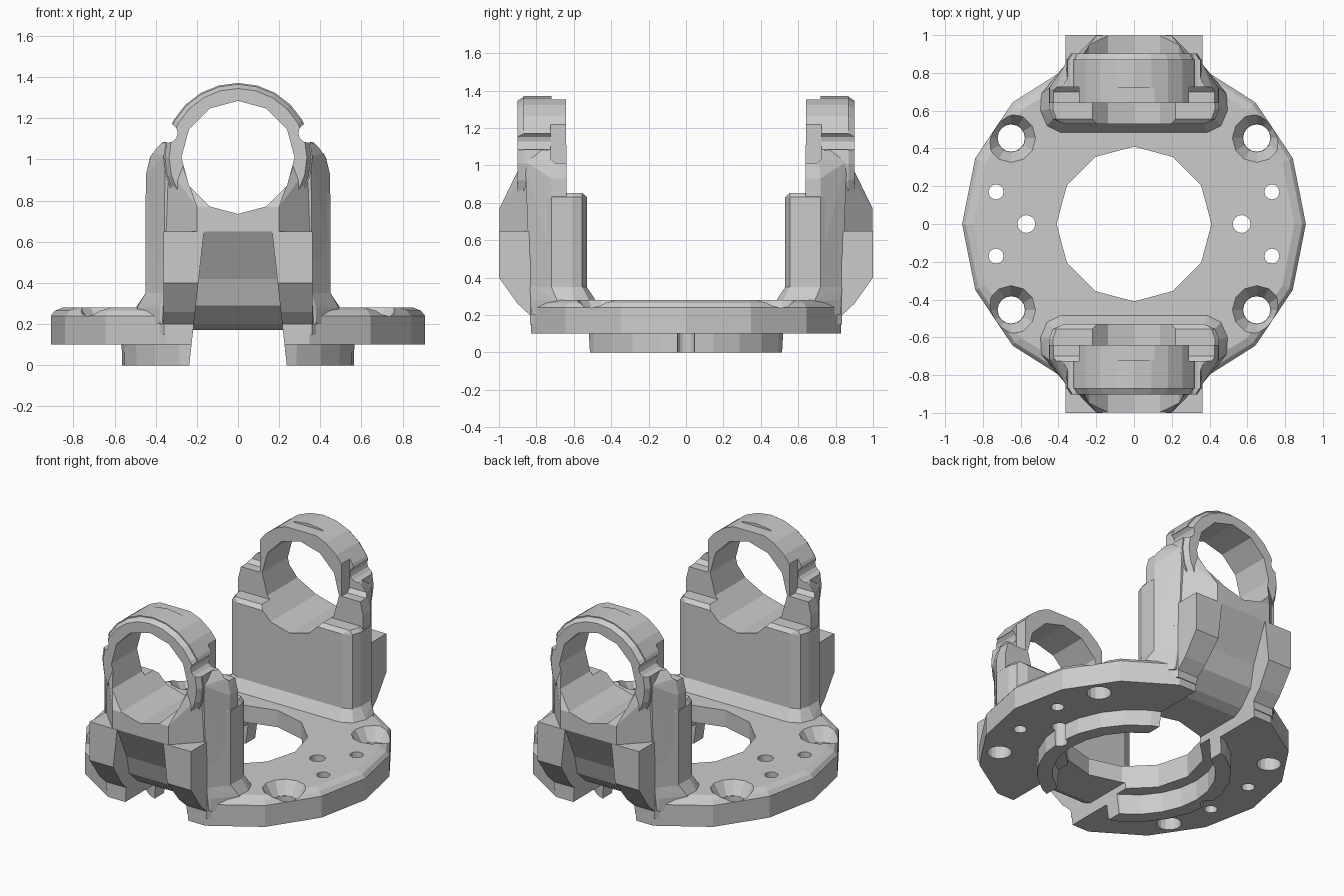
import bpy, bmesh, math
from mathutils import Matrix, Vector

if "Cube" in bpy.data.objects:
    bpy.data.objects.remove(bpy.data.objects["Cube"])


def finish(bm, name):
    bmesh.ops.recalc_face_normals(bm, faces=bm.faces)
    me = bpy.data.meshes.new(name)
    bm.to_mesh(me)
    bm.free()
    ob = bpy.data.objects.new(name, me)
    bpy.context.collection.objects.link(ob)
    return ob


def hull(name, pts):
    bm = bmesh.new()
    for p in pts:
        bm.verts.new(p)
    res = bmesh.ops.convex_hull(bm, input=bm.verts[:])
    junk = {g for g in res["geom_interior"] + res["geom_unused"] if isinstance(g, bmesh.types.BMVert)}
    bmesh.ops.delete(bm, geom=list(junk), context='VERTS')
    bmesh.ops.dissolve_limit(bm, angle_limit=0.01, verts=bm.verts[:], edges=bm.edges[:])
    return finish(bm, name)


def sym(pts):
    return [(s * x, y, z) for x, y, z in pts for s in (1, -1)]


def cone(name, x, y, z0, z1, r0, r1, n):
    a = [2 * math.pi * i / n for i in range(n)]
    return hull(name, [(x + r * math.cos(t), y + r * math.sin(t), z)
                       for r, z in ((r0, z0), (r1, z1)) for t in a])


def rod(name, x, z, y0, y1, r0, r1, n):
    a = [2 * math.pi * i / n for i in range(n)]
    return hull(name, [(x + r * math.sin(t), y, z + r * math.cos(t))
                       for r, y in ((r0, y0), (r1, y1)) for t in a])


def box(name, x0, x1, y0, y1, z0, z1):
    return hull(name, [(x, y, z) for x in (x0, x1) for y in (y0, y1) for z in (z0, z1)])


def combine(ob, tool, op):
    m = ob.modifiers.new("bool", 'BOOLEAN')
    m.operation, m.solver, m.object = op, 'EXACT', tool
    bpy.context.view_layer.objects.active = ob
    bpy.ops.object.modifier_apply(modifier=m.name)
    bpy.data.objects.remove(tool, do_unlink=True)


def tower(name):
    # lower slab with rounded inner corners and a soft ledge
    plan = [(.37, .53), (.43, .555), (.45, .61), (.45, .72), (.36, .835)]
    ob = hull(name, sym([(x, y, z) for x, y in plan for z in (.15, .83)] +
                        [(x - .02, max(y, .555), .853) for x, y in plan]))
    # flared foot
    foot = [(.39, .485), (.46, .52), (.495, .6), (.49, .69), (.38, .825)]
    mid = [(.38, .505), (.445, .54), (.465, .61), (.46, .71), (.36, .825)]
    combine(ob, hull("foot", sym([(x, y, z) for x, y in foot for z in (.2, .281)] +
                                 [(x, y, .305) for x, y in mid] +
                                 [(x, y, .35) for x, y in plan])), 'UNION')
    # upper slab behind the ledge
    combine(ob, hull("upper_slab", sym([
        (.447, .64, .5), (.447, .72, .5), (.358, .84, .5),
        (.447, .64, .93), (.447, .72, .93), (.358, .845, .93),
        (.42, .64, 1.04), (.42, .71, 1.03), (.355, .86, 1.02),
        (.37, .64, 1.085), (.37, .74, 1.08), (.3, .86, 1.09), (.3, .64, 1.11)])), 'UNION')
    # outer wings below the ring
    side = [(.6, .19), (.825, .19), (.9, .26), (1, .4), (1, .65), (.6, .65)]
    combine(ob, hull("wings", sym([(.362, y, z) for y, z in side])), 'UNION')
    # sloped collar over the wings
    combine(ob, hull("collar", sym([
        (.2, .998, .6), (.2, .998, .77), (.355, .84, .6), (.355, .84, .98),
        (.27, .9, .97), (.355, .7, .6), (.355, .7, .98)])), 'UNION')
    # bearing ring
    combine(ob, rod("ring", 0, 1.01, .641, .87, .362, .362, 24), 'UNION')
    combine(ob, rod("ring_lip", 0, 1.01, .86, .902, .3615, .335, 24), 'UNION')
    combine(ob, rod("ring_hole", 0, 1.01, .4, 1.2, .275, .275, 12), 'DIFFERENCE')
    # notches on the ring
    combine(ob, box("top_notch", -.135, .135, .6, .72, 1.353, 1.5), 'DIFFERENCE')
    for s in (1, -1):
        combine(ob, rod("slot", s * .34, 1.128, .6, 1.1, .047, .047, 12), 'DIFFERENCE')
        y, z, c = .725, (1.01, 1.255), .025
        prof = [(.6, z[0]), (y - c, z[0]), (y, z[0] + c), (y, z[1] - c), (y - c, z[1]), (.6, z[1])]
        combine(ob, hull("pocket", [(s * x, a, b) for x in (.292, .55) for a, b in prof]), 'DIFFERENCE')
    return ob


# base plate: sixteen sides, flattened front and back, chamfered rim
pts = []
for r, z in ((.91, .102), (.91, .24), (.89, .265), (.85, .281)):
    for i in range(16):
        t = i * math.pi / 8
        lim = .83 - (.91 - r)
        pts.append((r * math.cos(t), max(-lim, min(lim, r * math.sin(t))), z))
body = hull("gimbal_bracket", pts)

# locating ring underneath
combine(body, cone("locating_ring", 0, 0, 0, .15, .57, .572, 24), 'UNION')

# two towers facing each other
for k in range(2):
    t = tower("tower")
    t.data.transform(Matrix.Rotation(math.pi * k, 4, 'Z'))
    combine(body, t, 'UNION')

# central bore, wider below
combine(body, cone("bore", 0, 0, -.1, .5, .41, .41, 12), 'DIFFERENCE')
combine(body, cone("counterbore", 0, 0, -.1, .13, .48, .48, 24), 'DIFFERENCE')

# cable channels running under the plate and up the outside of each tower
prof = [(.25, -.05), (.25, .15), (.27, .172), (.66, .172), (.72, .2), (.82, .29),
        (.865, .42), (.998, .65), (1.1, .65), (1.1, -.05)]
for s in (1, -1):
    bm = bmesh.new()
    ends = [[bm.verts.new((e * (.237 - .11 * z), s * y, z)) for y, z in prof] for e in (1, -1)]
    n = len(prof)
    bm.faces.new(ends[0])
    bm.faces.new(ends[1][::-1])
    for i in range(n):
        j = (i + 1) % n
        bm.faces.new((ends[0][i], ends[1][i], ends[1][j], ends[0][j]))
    combine(body, finish(bm, "channel"), 'DIFFERENCE')

# screw holes, countersinks and pin holes
for sx in (1, -1):
    combine(body, cone("pin", sx * .57, 0, -.1, .5, .047, .047, 16), 'DIFFERENCE')
    for sy in (1, -1):
        combine(body, cone("screw", sx * .65, sy * .455, -.1, .4, .072, .072, 16), 'DIFFERENCE')
        combine(body, cone("sink", sx * .65, sy * .455, .2, .2815 + .01, .075, .136, 12), 'DIFFERENCE')
        combine(body, cone("small_hole", sx * .73, sy * .17, -.1, .4, .04, .04, 12), 'DIFFERENCE')
